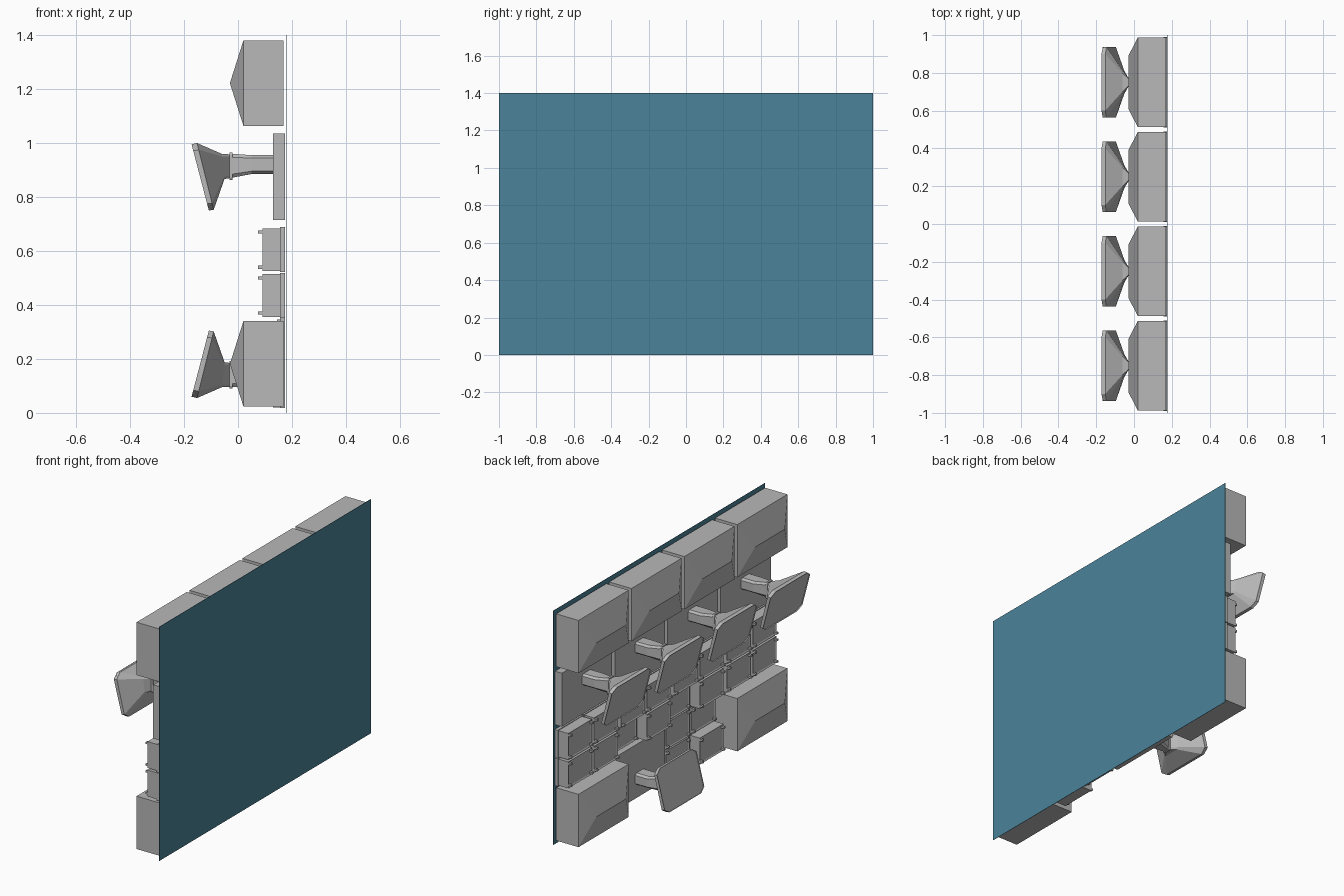
import bpy, bmesh
from mathutils import Vector

cube = bpy.data.objects.get("Cube")
if cube:
    bpy.data.objects.remove(cube)


def material(name, rgb):
    m = bpy.data.materials.new(name)
    m.use_nodes = True
    m.diffuse_color = (*rgb, 1)
    m.node_tree.nodes["Principled BSDF"].inputs["Base Color"].default_value = (*rgb, 1)
    return m


GREY = material("grey", (0.48, 0.48, 0.48))
TEAL = material("teal", (0.07, 0.23, 0.32))


def finish(name, bm, mat=GREY):
    bmesh.ops.recalc_face_normals(bm, faces=bm.faces)
    mesh = bpy.data.meshes.new(name)
    bm.to_mesh(mesh)
    bm.free()
    mesh.materials.append(mat)
    ob = bpy.data.objects.new(name, mesh)
    bpy.context.scene.collection.objects.link(ob)
    return ob


def add_box(bm, x0, x1, y, z, hy, hz):
    """Box from x0 to x1 with centre y, z and half sizes hy, hz; returns its verts."""
    verts = bmesh.ops.create_cube(bm, size=1)["verts"]
    for v in verts:
        v.co = Vector(((x0 + x1) / 2 + v.co.x * (x1 - x0),
                       y + 2 * hy * v.co.y, z + 2 * hz * v.co.z))
    return verts


def loft(bm, rings):
    """Skin a list of equal-length rings and cap both ends; returns the last cap."""
    loops = [[bm.verts.new(p) for p in ring] for ring in rings]
    for a, b in zip(loops, loops[1:]):
        for i in range(len(a)):
            j = (i + 1) % len(a)
            bm.faces.new((a[i], a[j], b[j], b[i]))
    bm.faces.new(loops[0])
    return bm.faces.new(loops[-1])


def octagon(bottom, top, y, hy, cut):
    """Chamfered rectangle between two (x, z) points, cut is the corner fraction."""
    outline = [(-1 + cut, -1), (1 - cut, -1), (1, -1 + cut), (1, 1 - cut),
               (1 - cut, 1), (-1 + cut, 1), (-1, 1 - cut), (-1, -1 + cut)]
    lo, hi = Vector(bottom), Vector(top)
    ring = []
    for u, w in outline:
        x, z = lo.lerp(hi, (w + 1) / 2)
        ring.append((x, y + u * hy, z))
    return ring


def ridged_cabinet(name, y, z):
    """Deep box whose rear rises to a short hip ridge."""
    bm = bmesh.new()
    add_box(bm, 0.02, 0.168, y, z, 0.237, 0.158)
    rear = min(bm.faces, key=lambda f: f.calc_center_median().x)
    corners = sorted((v for v in rear.verts), key=lambda v: (v.co.y, v.co.z))
    bm.faces.remove(rear)
    a0, a1, b0, b1 = corners
    left = bm.verts.new((-0.03, y - 0.14, z))
    right = bm.verts.new((-0.03, y + 0.14, z))
    for face in ((a0, a1, left), (b0, b1, right),
                 (a1, b1, right, left), (a0, b0, right, left)):
        bm.faces.new(face)
    finish(name, bm)


def horn_unit(name, y, z, flip):
    """Mounting plate, neck, collar and tilted horn with a recessed mouth."""
    bm = bmesh.new()
    add_box(bm, 0.13, 0.175, y, z, 0.237, 0.16)
    finish(name + "_plate", bm)

    def sect(x0, dz0, x1, dz1, hy, cut):
        return octagon((x0, z + flip * dz0), (x1, z + flip * dz1), y, hy, cut)

    bm = bmesh.new()
    loft(bm, [sect(0.13, 0.01, 0.13, 0.08, 0.045, 0.3),
              sect(0.05, 0.01, 0.05, 0.08, 0.045, 0.3),
              sect(-0.02, -0.003, -0.02, 0.085, 0.022, 0.3)])
    loft(bm, [sect(-0.02, -0.012, -0.02, 0.09, 0.026, 0.2),
              sect(-0.032, -0.012, -0.032, 0.09, 0.026, 0.2)])
    finish(name + "_neck", bm)

    bm = bmesh.new()
    mouth = loft(bm, [sect(-0.03, -0.005, -0.03, 0.083, 0.024, 0.2),
                      sect(-0.05, -0.008, -0.06, 0.085, 0.06, 0.2),
                      sect(-0.09, -0.122, -0.152, 0.125, 0.187, 0.2),
                      sect(-0.108, -0.125, -0.172, 0.12, 0.187, 0.2)])
    bmesh.ops.inset_region(bm, faces=[mouth], thickness=0.013)
    bmesh.ops.translate(bm, verts=mouth.verts, vec=(0.006, 0, 0.002 * flip))
    finish(name + "_horn", bm)


def small_module(name, y, z, rear):
    """Small box with a thin flange, inset rear face and four corner pegs."""
    bm = bmesh.new()
    add_box(bm, rear, 0.172, y, z, 0.112, 0.079)
    face = min(bm.faces, key=lambda f: f.calc_center_median().x)
    bmesh.ops.inset_region(bm, faces=[face], thickness=0.01, depth=-0.004)
    add_box(bm, 0.155, 0.175, y, z, 0.118, 0.083)
    for sy in (-1, 1):
        for sz in (-1, 1):
            add_box(bm, rear - 0.015, rear + 0.005, y + sy * 0.1, z + sz * 0.065, 0.007, 0.006)
    finish(name, bm)


# Front sheet
bm = bmesh.new()
add_box(bm, 0.178, 0.18, 0, 0.7, 1, 0.7)
finish("front_sheet", bm, TEAL)

# Top row of cabinets, second row of horns
columns = [-0.75, -0.25, 0.25, 0.75]
for i, y in enumerate(columns):
    ridged_cabinet(f"upper_cabinet_{i}", y, 1.222)
    horn_unit(f"upper_horn_{i}", y, 0.875, 1)

# Bottom row: outer cabinets and one upward-facing horn
for i in (0, 3):
    ridged_cabinet(f"lower_cabinet_{i}", columns[i], 0.182)
horn_unit("lower_horn", columns[2], 0.18, -1)

# Small modules: two full rows, and a block of four in the bottom row
DEEP, SHALLOW = 0.09, 0.145
for i, y in enumerate(columns):
    for side in (-1, 1):
        for row, z in enumerate((0.605, 0.435, 0.268, 0.102)):
            if row > 1 and i != 1:
                continue
            shallow = ((i == 2 and row == 1 and side == 1)
                       or (i == 1 and row >= 1 and side == 1)
                       or (i == 1 and row == 2))
            small_module(f"small_module_{i}_{row}_{(side + 1) // 2}",
                         y + side * 0.122, z, SHALLOW if shallow else DEEP)
